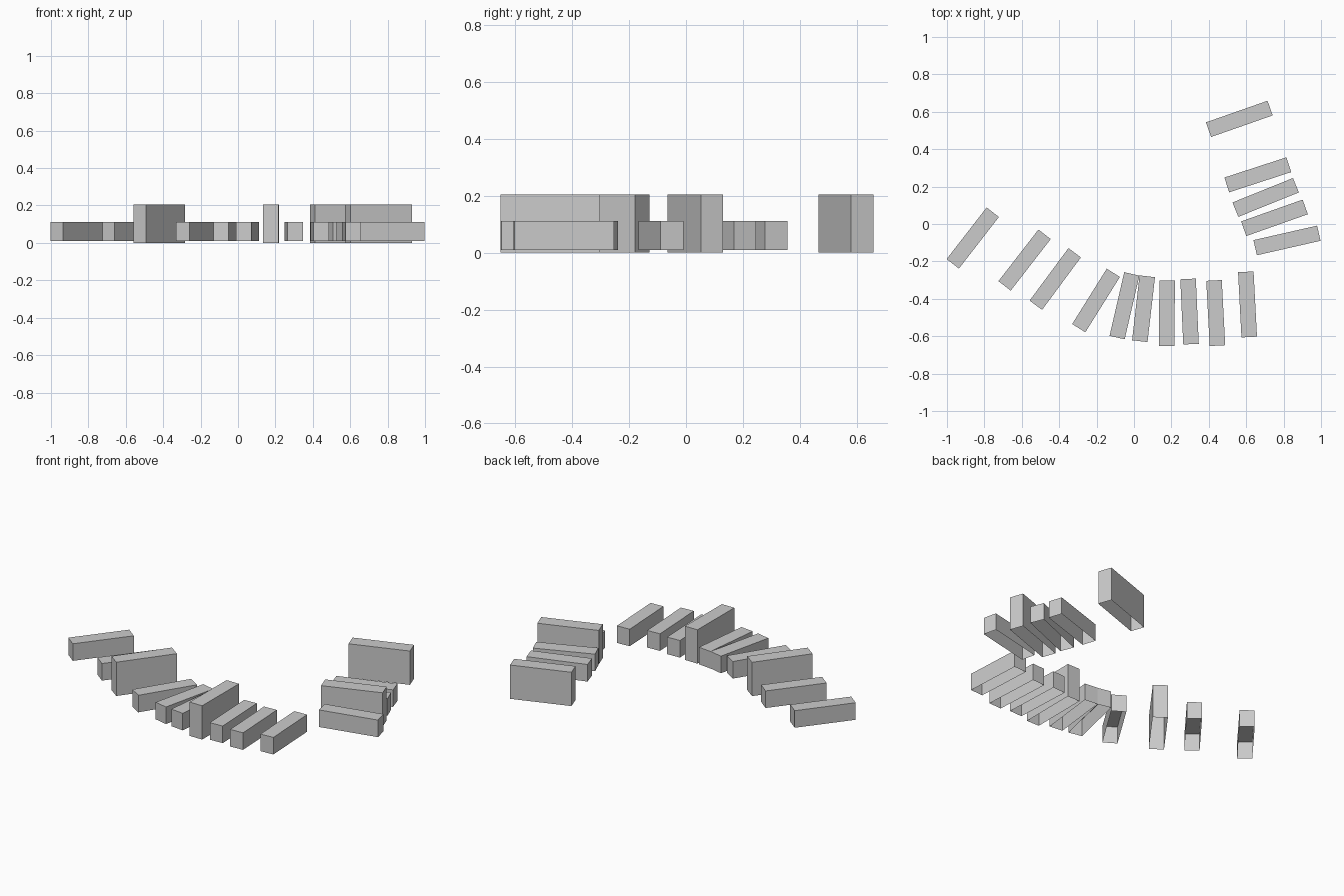
import bpy, bmesh
from math import radians
from mathutils import Matrix

if "Cube" in bpy.data.objects:
    bpy.data.objects.remove(bpy.data.objects["Cube"])

LENGTH, WIDTH = 0.349, 0.083
LOW = (0.009, 0.112)    # bottom and top of a low block
TALL = (0.0, 0.204)     # bottom and top of a tall block


def block(name, x, y, angle, span):
    """Open-bottomed box lying along the given plan angle."""
    z0, z1 = span
    bm = bmesh.new()
    bmesh.ops.create_cube(bm, size=1)
    bm.normal_update()
    underside = [f for f in bm.faces if f.normal.z < -0.5]
    bmesh.ops.delete(bm, geom=underside, context='FACES')
    bmesh.ops.scale(bm, vec=(LENGTH, WIDTH, z1 - z0), verts=bm.verts)
    me = bpy.data.meshes.new(name)
    bm.to_mesh(me)
    bm.free()
    ob = bpy.data.objects.new(name, me)
    ob.matrix_world = (Matrix.Translation((x, y, (z0 + z1) / 2))
                       @ Matrix.Rotation(radians(angle), 4, 'Z'))
    bpy.context.collection.objects.link(ob)


# Blocks along the curved row: x, y, plan angle
low_blocks = [
    (-0.862, -0.075, 52.2), (-0.585, -0.193, 52.2), (-0.203, -0.409, 58),
    (-0.051, -0.437, 77), (0.051, -0.453, 83.4), (0.297, -0.468, 92.6),
    (0.437, -0.476, 93), (0.607, -0.430, 93), (0.818, -0.088, 12.8),
    (0.704, 0.142, 22), (0.662, 0.263, 18),
]
tall_blocks = [
    (-0.421, -0.294, 53.5), (0.176, -0.477, 89.6),
    (0.751, 0.033, 19.5), (0.563, 0.562, 19.3),
]

for i, (x, y, a) in enumerate(low_blocks, 1):
    block(f"low_block_{i}", x, y, a, LOW)
for i, (x, y, a) in enumerate(tall_blocks, 1):
    block(f"tall_block_{i}", x, y, a, TALL)
